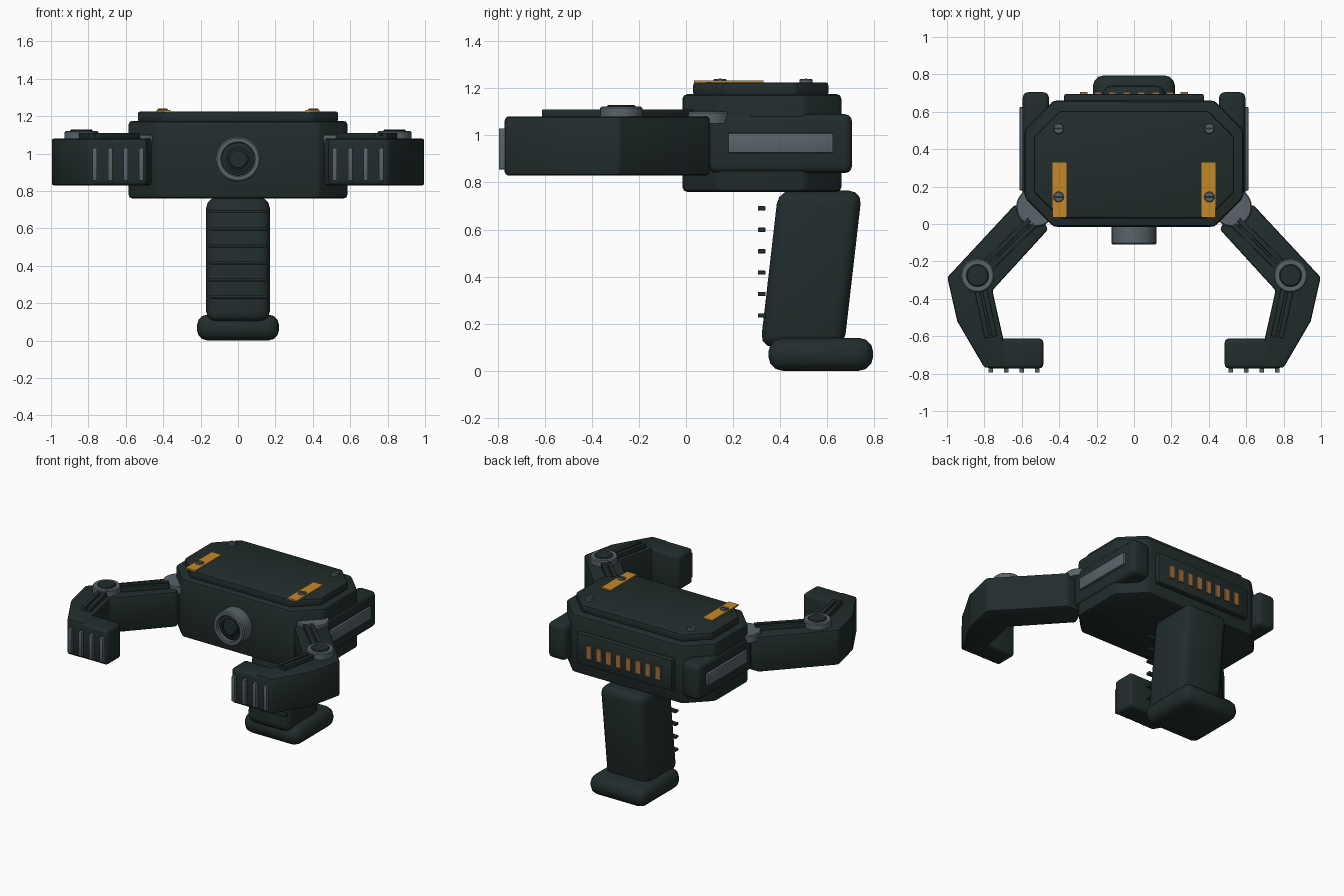
import bpy, bmesh, math
from mathutils import Matrix, Vector

if "Cube" in bpy.data.objects:
    bpy.data.objects.remove(bpy.data.objects["Cube"])


def material(name, rgb):
    m = bpy.data.materials.new(name)
    m.diffuse_color = (*rgb, 1)
    m.use_nodes = True
    m.node_tree.nodes["Principled BSDF"].inputs["Base Color"].default_value = m.diffuse_color
    return m


DARK = material("dark_green_grey", (0.016, 0.026, 0.026))
GREY = material("steel_grey", (0.10, 0.127, 0.142))
ORANGE = material("orange", (0.55, 0.25, 0.024))
COPPER = material("copper", (0.36, 0.16, 0.05))


def finish(name, bm, mat, bevel=0, segs=2):
    """Bevel sharp edges, shade and link one part."""
    bmesh.ops.recalc_face_normals(bm, faces=bm.faces)
    if bevel:
        edges = [e for e in bm.edges if e.calc_face_angle(0) > 0.35]
        bmesh.ops.bevel(bm, geom=edges, offset=bevel, segments=segs,
                        profile=0.5, affect='EDGES', clamp_overlap=True)
    me = bpy.data.meshes.new(name)
    bm.to_mesh(me)
    bm.free()
    me.materials.append(mat)
    ob = bpy.data.objects.new(name, me)
    bpy.context.collection.objects.link(ob)
    bpy.ops.object.select_all(action='DESELECT')
    ob.select_set(True)
    bpy.context.view_layer.objects.active = ob
    bpy.ops.object.shade_smooth_by_angle(angle=math.radians(35))
    return ob


def prism(name, pts, z0, z1, mat, bevel=0, segs=2):
    """Extrude a plan outline from z0 to z1."""
    bm = bmesh.new()
    face = bm.faces.new([bm.verts.new((x, y, z0)) for x, y in pts])
    new = bmesh.ops.extrude_face_region(bm, geom=[face])['geom']
    bmesh.ops.translate(bm, vec=(0, 0, z1 - z0),
                        verts=[v for v in new if isinstance(v, bmesh.types.BMVert)])
    return finish(name, bm, mat, bevel, segs)


def box(name, x, y, z, mat, bevel=0, segs=2):
    (x0, x1), (y0, y1) = x, y
    return prism(name, [(x0, y0), (x1, y0), (x1, y1), (x0, y1)], *z, mat, bevel, segs)


def octagon(hx, y0, y1, c):
    return [(-hx + c, y0), (hx - c, y0), (hx, y0 + c), (hx, y1 - c),
            (hx - c, y1), (-hx + c, y1), (-hx, y1 - c), (-hx, y0 + c)]


def lathe(name, profile, origin, mat, forward=False, n=32):
    """Spin (radius, height) points; forward turns the axis to -y."""
    bm = bmesh.new()
    rings = []
    for r, h in profile:
        rings.append([bm.verts.new((r * math.cos(2 * math.pi * i / n),
                                    r * math.sin(2 * math.pi * i / n), h)) for i in range(n)])
    for a, b in zip(rings, rings[1:]):
        for i in range(n):
            j = (i + 1) % n
            bm.faces.new((a[i], a[j], b[j], b[i]))
    bm.faces.new(rings[0])
    bm.faces.new(rings[-1])
    if forward:
        bm.transform(Matrix.Rotation(math.pi / 2, 4, 'X'))
    bm.transform(Matrix.Translation(origin))
    return finish(name, bm, mat)


def disc(name, r, z0, z1, xy, mat, c=0.006):
    return lathe(name, [(r, z0), (r, z1 - c), (r - c, z1)], (*xy, 0), mat)


def bar(name, a, b, w, z0, z1, mat, bevel=0):
    """Straight bar of width w between plan points a and b."""
    a, b = Vector(a), Vector(b)
    d = (b - a).normalized()
    n = Vector((-d.y, d.x)) * w / 2
    return prism(name, [a - n, b - n, b + n, a + n], z0, z1, mat, bevel)


# Housing and lid
prism("housing", octagon(0.585, -0.015, 0.66, 0.155), 0.76, 1.175, DARK, 0.02)
prism("lid", octagon(0.535, 0.03, 0.605, 0.14), 1.17, 1.225, DARK, 0.012)

# Rear vent panel and slots
box("vent_panel", (-0.375, 0.375), (0.64, 0.695), (0.85, 1.07), DARK, 0.012)
for i in range(8):
    x = (i - 3.5) * 0.077
    box("vent_slot", (x - 0.02, x + 0.02), (0.69, 0.705), (0.91, 1.0), COPPER)

# Front lens
lathe("lens_ring", [(0.12, -0.01), (0.12, 0.102), (0.112, 0.11), (0.093, 0.11),
                    (0.087, 0.104), (0.087, 0.07)], (0, 0, 0.97), GREY, True)
lathe("lens_bezel", [(0.087, 0.02), (0.087, 0.082), (0.066, 0.09), (0.066, 0.075)],
      (0, 0, 0.97), DARK, True)
lathe("lens_core", [(0.056, 0.02), (0.056, 0.09), (0.045, 0.098)], (0, 0, 0.97), DARK, True)

# Handle, leaning back towards the top
grip = box("grip", (-0.17, 0.17), (-0.178, 0.178), (0.10, 0.765), DARK, 0.055, 3)
for v in grip.data.vertices:
    v.co.y += 0.482 + 0.115 * v.co.z
box("grip_base", (-0.22, 0.22), (0.35, 0.795), (0.0, 0.14), DARK, 0.06, 3)
for i in range(6):
    z = 0.235 + i * 0.091
    box("grip_rib", (-0.155, 0.155), (0.305, 0.338), (z - 0.009, z + 0.009), DARK, 0.004)

for s in (-1, 1):
    def P(*pts):
        return [(s * x, y) for x, y in pts]

    def X(a, b):
        return sorted((s * a, s * b))

    # Side pod with plate
    box("side_pod", X(0.455, 0.595), (0.10, 0.705), (0.84, 1.09), DARK, 0.03, 3)
    box("side_plate", X(0.58, 0.612), (0.18, 0.625), (0.925, 1.01), GREY, 0.004)

    # Lid strips and screws
    box("lid_strip", X(0.36, 0.437), (0.035, 0.33), (1.222, 1.233), ORANGE)
    for y in (0.145, 0.51):
        disc("screw", 0.028, 1.22, 1.24, (s * 0.403, y), GREY, 0.004)
        box("screw_slot", X(0.381, 0.425), (y - 0.005, y + 0.005), (1.238, 1.2415), DARK)

    # Shoulder and bent arm
    disc("shoulder", 0.105, 1.05, 1.102, (s * 0.525, 0.09), GREY)
    prism("arm", P((0.46, -0.03), (0.52, 0.10), (0.64, 0.10), (0.998, -0.285),
                   (0.945, -0.52), (0.80, -0.768), (0.68, -0.768), (0.70, -0.61),
                   (0.757, -0.355)), 0.83, 1.08, DARK, 0.012)
    box("fingertip", X(0.485, 0.79), (-0.772, -0.612), (0.83, 1.078), DARK, 0.022, 3)
    for i in range(4):
        x = 0.517 + i * 0.083
        box("fingertip_ridge", X(x - 0.013, x + 0.013), (-0.795, -0.765), (0.855, 1.03), GREY, 0.004)

    # Twin rails along the arm top, meeting at the elbow joint
    for a, b in (((0.545, 0.01), (0.835, -0.275)), ((0.835, -0.275), (0.765, -0.605))):
        a, b = Vector((s * a[0], a[1])), Vector((s * b[0], b[1]))
        d = (b - a).normalized()
        n = Vector((-d.y, d.x))
        bar("arm_rail_base", a, b, 0.05, 1.07, 1.095, DARK)
        for k in (-1, 1):
            bar("arm_rail", a + n * k * 0.02, b + n * k * 0.02, 0.028, 1.07, 1.11, DARK, 0.004)
    disc("elbow_joint", 0.09, 1.07, 1.122, (s * 0.837, -0.275), GREY)
    disc("elbow_cap", 0.06, 1.11, 1.13, (s * 0.837, -0.275), DARK)
